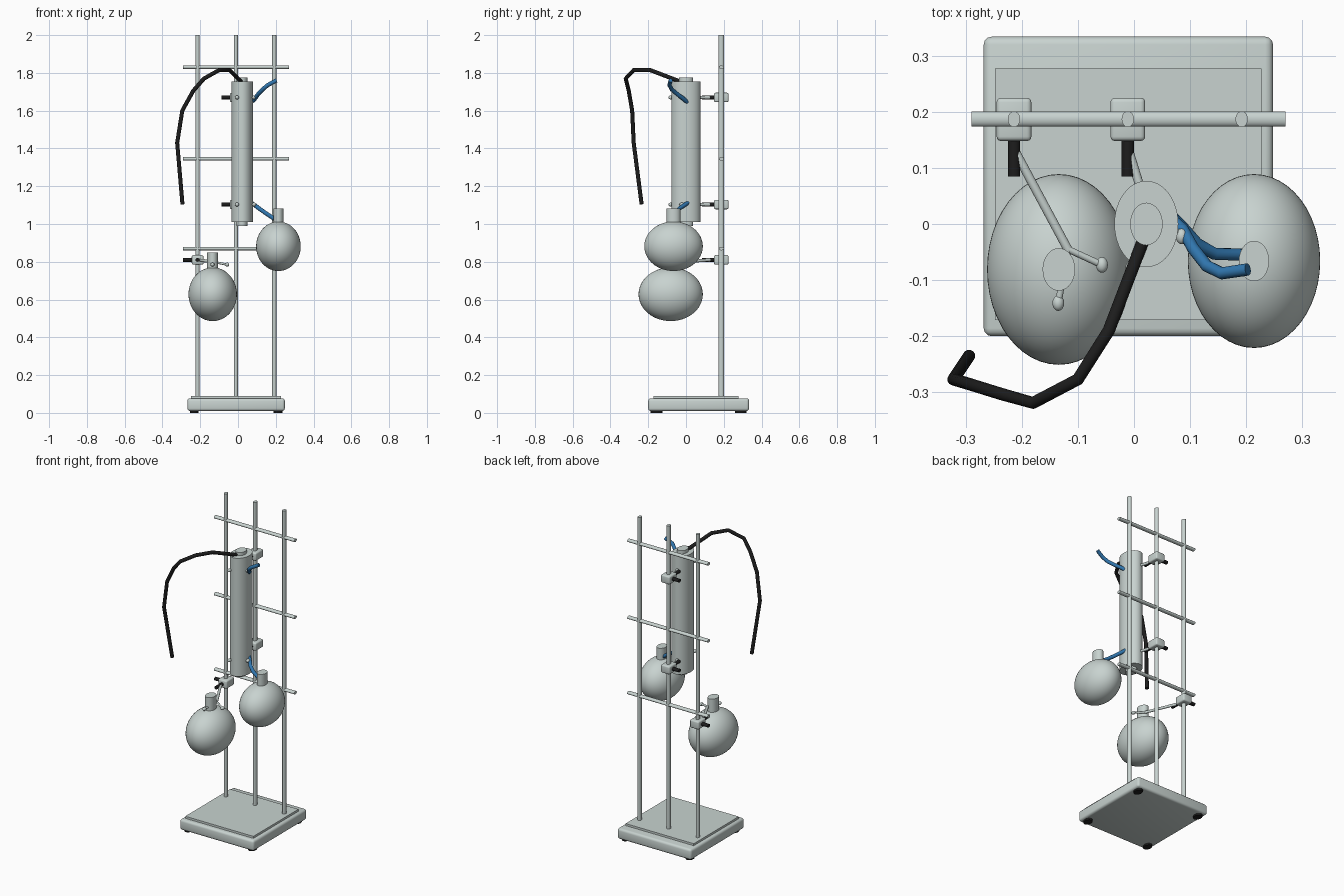
import bpy, bmesh
from mathutils import Vector, Matrix

old = bpy.data.objects.get("Cube")
if old:
    bpy.data.objects.remove(old, do_unlink=True)


def material(name, rgb):
    m = bpy.data.materials.new(name)
    m.use_nodes = True
    m.diffuse_color = (*rgb, 1)
    m.node_tree.nodes["Principled BSDF"].inputs["Base Color"].default_value = (*rgb, 1)
    return m


GREY = material("pale grey", (0.58, 0.65, 0.63))
BLACK = material("rubber black", (0.012, 0.012, 0.012))
BLUE = material("hose blue", (0.03, 0.18, 0.42))


def finish(name, bm, mat):
    me = bpy.data.meshes.new(name)
    bm.to_mesh(me)
    bm.free()
    ob = bpy.data.objects.new(name, me)
    bpy.context.collection.objects.link(ob)
    me.materials.append(mat)
    bpy.ops.object.select_all(action="DESELECT")
    ob.select_set(True)
    bpy.context.view_layer.objects.active = ob
    bpy.ops.object.shade_smooth_by_angle(angle=0.7)
    return ob


def box(name, lo, hi, mat, bevel, segments=3):
    lo, hi = Vector(lo), Vector(hi)
    bm = bmesh.new()
    bmesh.ops.create_cube(bm, size=1, matrix=Matrix.Translation((lo + hi) / 2) @ Matrix.Diagonal((*(hi - lo), 1)))
    if bevel:
        bmesh.ops.bevel(bm, geom=bm.edges[:], offset=bevel, segments=segments, profile=0.5, affect="EDGES")
    return finish(name, bm, mat)


def rod(name, a, b, rx, ry, mat, sides=24):
    """Elliptic cylinder between two points."""
    a, b = Vector(a), Vector(b)
    d = b - a
    turn = Vector((0, 0, 1)).rotation_difference(d).to_matrix().to_4x4()
    bm = bmesh.new()
    bmesh.ops.create_cone(bm, cap_ends=True, segments=sides, radius1=1, radius2=1, depth=d.length,
                          matrix=Matrix.Translation((a + b) / 2) @ turn @ Matrix.Diagonal((rx, ry, 1, 1)))
    return finish(name, bm, mat)


def ball(name, c, r, mat, u=32, v=24):
    bm = bmesh.new()
    bmesh.ops.create_uvsphere(bm, u_segments=u, v_segments=v, radius=1,
                              matrix=Matrix.Translation(c) @ Matrix.Diagonal((*r, 1)))
    return finish(name, bm, mat)


def hose(name, points, radius, mat):
    cu = bpy.data.curves.new(name, "CURVE")
    cu.dimensions = "3D"
    cu.bevel_depth = radius
    cu.bevel_resolution = 4
    cu.use_fill_caps = True
    sp = cu.splines.new("POLY")
    sp.points.add(len(points) - 1)
    for p, co in zip(sp.points, points):
        p.co = (*co, 1)
    ob = bpy.data.objects.new(name, cu)
    bpy.context.collection.objects.link(ob)
    cu.materials.append(mat)
    bpy.ops.object.select_all(action="DESELECT")
    ob.select_set(True)
    bpy.context.view_layer.objects.active = ob
    bpy.ops.object.convert(target="MESH")
    bpy.ops.object.shade_smooth_by_angle(angle=0.7)


# Base with raised plate and rubber feet
box("base", (-0.268, -0.2, 0.01), (0.248, 0.334, 0.077), GREY, 0.014)
box("base_plate", (-0.248, -0.171, 0.07), (0.227, 0.277, 0.09), GREY, 0)
for x in (-0.232, 0.212):
    for y in (-0.156, 0.29):
        rod("foot", (x, y, 0), (x, y, 0.02), 0.023, 0.031, BLACK)

# Lattice of rods
RY = 0.187
for x in (-0.214, -0.011, 0.192):
    rod("upright_rod", (x, RY, 0.08), (x, RY, 2), 0.011, 0.0142, GREY)
for z in (0.87, 1.345, 1.83):
    rod("cross_rod", (-0.29, RY, z), (0.27, RY, z), 0.0095, 0.0135, GREY)


# Clamps: block, two black screws, arm and two ball-tipped prongs
def clamp(x, z, hub, side_tip, front_tip):
    box("clamp_block", (x - 0.031, 0.148, z - 0.025), (x + 0.031, 0.225, z + 0.025), GREY, 0.008)
    rod("clamp_side_screw", (x - 0.076, RY, z), (x - 0.025, RY, z), 0.01, 0.0135, BLACK)
    rod("clamp_front_screw", (x, 0.155, z), (x, 0.085, z), 0.011, 0.01, BLACK)
    rod("clamp_arm", (x + 0.002, 0.13, z), hub, 0.008, 0.008, GREY)
    for tip in (side_tip, front_tip):
        rod("clamp_prong", hub, tip, 0.006, 0.006, GREY, 16)
        ball("prong_tip", tip, (0.0105, 0.014, 0.0105), GREY, 16, 12)


clamp(-0.214, 0.81, (-0.118, -0.045, 0.797), (-0.057, -0.073, 0.785), (-0.135, -0.141, 0.785))
for z in (1.103, 1.67):
    clamp(-0.011, z, (0.022, 0.03, z), (0.085, -0.022, z), (-0.005, -0.079, z))

# Column with end caps
rod("column", (0.022, 0, 1.01), (0.022, 0, 1.755), 0.057, 0.077, GREY, 48)
rod("column_core", (0.022, 0, 0.99), (0.022, 0, 1.775), 0.029, 0.038, GREY, 32)

# Flasks
for c, r, top, nx, ny in (((-0.134, -0.081, 0.628), (0.128, 0.17, 0.142), 0.85, 0.029, 0.038),
                          ((0.214, -0.066, 0.882), (0.118, 0.155, 0.131), 1.082, 0.027, 0.036)):
    ball("flask_bulb", c, r, GREY, 48, 32)
    rod("flask_neck", (c[0], c[1], c[2] + r[2] * 0.8), (c[0], c[1], top), nx, ny, GREY, 32)

# Hoses
hose("black_hose", [(0.02, -0.02, 1.75), (-0.045, -0.19, 1.815), (-0.1, -0.277, 1.815),
                    (-0.18, -0.319, 1.77), (-0.237, -0.303, 1.705), (-0.295, -0.285, 1.6),
                    (-0.322, -0.277, 1.43), (-0.294, -0.235, 1.105)], 0.011, BLACK)
hose("upper_blue_hose", [(0.07, 0.005, 1.645), (0.087, -0.01, 1.66), (0.105, -0.043, 1.685),
                         (0.13, -0.075, 1.712), (0.157, -0.088, 1.735), (0.203, -0.081, 1.76)], 0.011, BLUE)
hose("lower_blue_hose", [(0.07, 0.01, 1.113), (0.088, -0.008, 1.1), (0.112, -0.035, 1.082),
                         (0.143, -0.053, 1.06), (0.2, -0.055, 1.022)], 0.011, BLUE)
